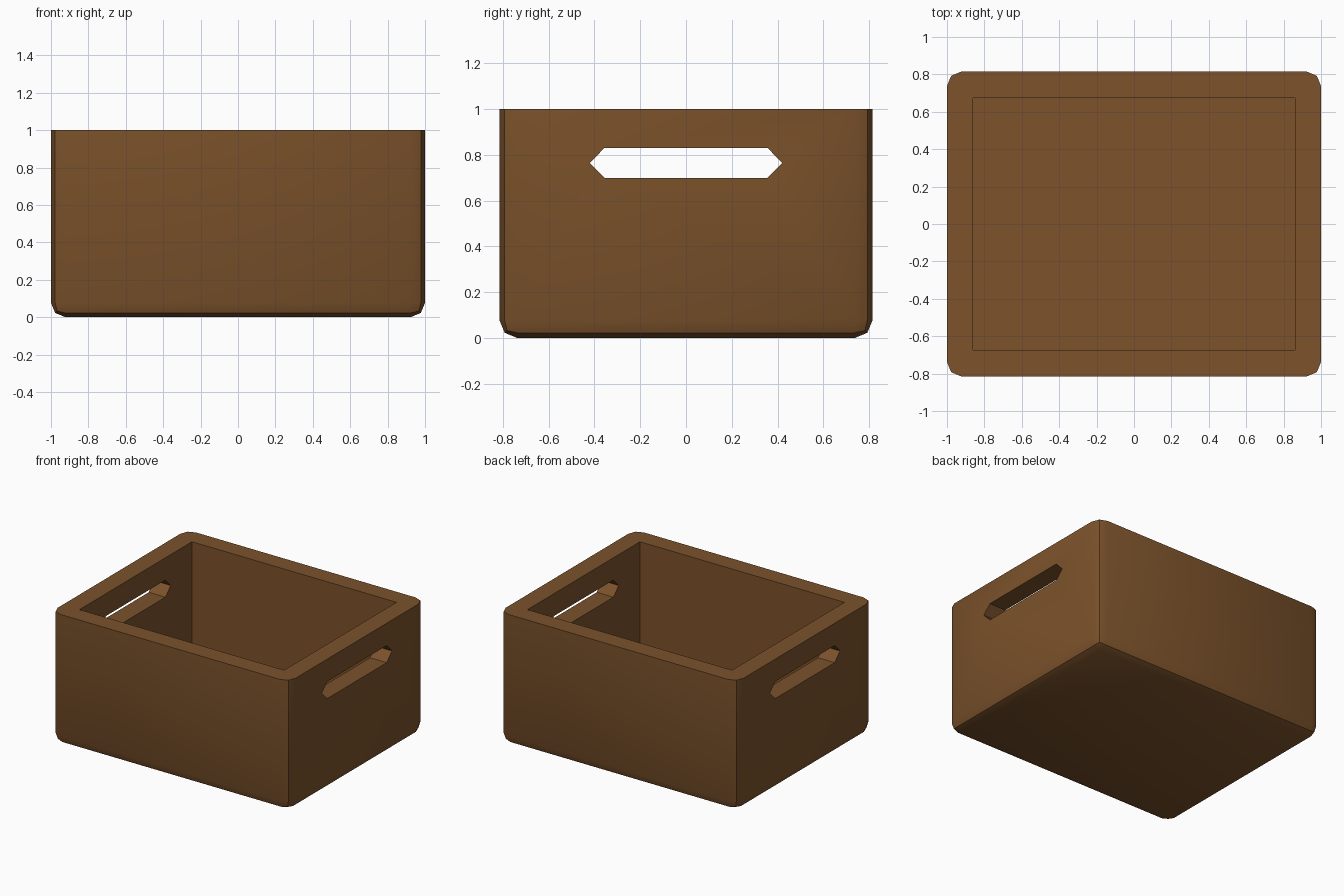
import bpy, bmesh
from mathutils import Vector

if "Cube" in bpy.data.objects:
    bpy.data.objects.remove(bpy.data.objects["Cube"])

HX, HY, H, WALL, BEVEL = 1.0, 0.815, 1.0, 0.14, 0.077


def make_object(name, bm):
    bmesh.ops.recalc_face_normals(bm, faces=bm.faces)
    mesh = bpy.data.meshes.new(name)
    bm.to_mesh(mesh)
    bm.free()
    obj = bpy.data.objects.new(name, mesh)
    bpy.context.collection.objects.link(obj)
    return obj


def box(hx, hy, z0, z1):
    bm = bmesh.new()
    bmesh.ops.create_cube(bm, size=2)
    for v in bm.verts:
        v.co = Vector((v.co.x * hx, v.co.y * hy, z0 if v.co.z < 0 else z1))
    return bm


# Crate body: every edge rounded except the open rim
bm = box(HX, HY, 0, H)
edges = [e for e in bm.edges if any(v.co.z < H / 2 for v in e.verts)]
bmesh.ops.bevel(bm, geom=edges, offset=BEVEL, offset_type='OFFSET',
                segments=2, profile=0.5, affect='EDGES', clamp_overlap=True)
for v in bm.verts:
    if v.co.z > H - 0.001:
        v.co.z = H
crate = make_object("crate", bm)

# Inner cavity cutter
cavity = make_object("cavity_cutter", box(HX - WALL, HY - WALL, WALL, H + 0.5))

# Six-sided hand hold slot running through both side walls
bm = bmesh.new()
profile = [(-0.42, 0.765), (-0.357, 0.70), (0.357, 0.70),
           (0.42, 0.765), (0.357, 0.83), (-0.357, 0.83)]
face = bm.faces.new([bm.verts.new((-1.3, y, z)) for y, z in profile])
ext = bmesh.ops.extrude_face_region(bm, geom=[face])
bmesh.ops.translate(bm, vec=(2.6, 0, 0),
                    verts=[g for g in ext["geom"] if isinstance(g, bmesh.types.BMVert)])
slot = make_object("hand_hold_cutter", bm)

# Cut the crate, then remove the cutters
bpy.context.view_layer.objects.active = crate
crate.select_set(True)
for cutter in (cavity, slot):
    cutter.hide_render = True
    mod = crate.modifiers.new(cutter.name, 'BOOLEAN')
    mod.operation, mod.object, mod.solver = 'DIFFERENCE', cutter, 'EXACT'
    bpy.ops.object.modifier_apply(modifier=mod.name)
    bpy.data.objects.remove(cutter)

# Wood colour and soft shading
wood = bpy.data.materials.new("wood")
wood.diffuse_color = (0.2, 0.085, 0.024, 1)
wood.use_nodes = True
wood.node_tree.nodes["Principled BSDF"].inputs["Base Color"].default_value = wood.diffuse_color
crate.data.materials.clear()
crate.data.materials.append(wood)
bpy.ops.object.shade_smooth_by_angle()
